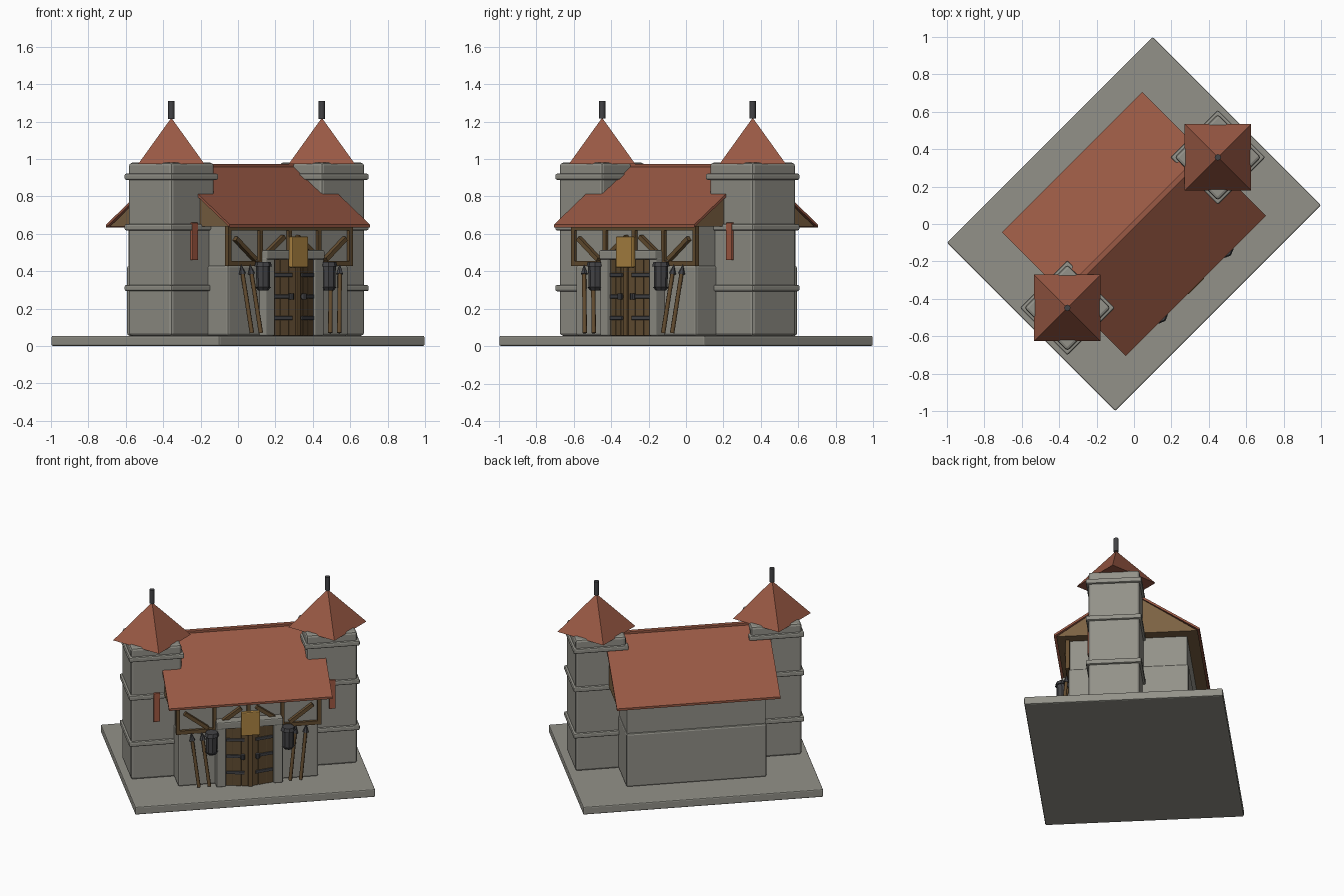
import bpy, bmesh, math
from mathutils import Matrix, Vector

if "Cube" in bpy.data.objects:
    bpy.data.objects.remove(bpy.data.objects["Cube"])

TURN = Matrix.Rotation(math.radians(45), 4, 'Z')   # whole building sits diagonally


def mat(name, r, g, b):
    m = bpy.data.materials.new(name)
    m.diffuse_color = (r, g, b, 1)
    m.use_nodes = True
    m.node_tree.nodes["Principled BSDF"].inputs["Base Color"].default_value = m.diffuse_color
    return m


STONE = mat("stone", .29, .285, .25)
ROOF = mat("roof_red", .32, .10, .058)
GABLE = mat("gable_wood", .20, .12, .055)
TIMBER = mat("timber", .13, .075, .03)
DOOR = mat("door_wood", .115, .07, .03)
GOLD = mat("sign_gold", .42, .235, .055)
IRON = mat("iron", .055, .055, .06)
BANNER = mat("banner_red", .36, .10, .055)


def finish(name, bm, material, bevel=0, smooth=False):
    bmesh.ops.recalc_face_normals(bm, faces=bm.faces)
    bm.transform(TURN)
    me = bpy.data.meshes.new(name)
    bm.to_mesh(me)
    bm.free()
    me.materials.append(material)
    ob = bpy.data.objects.new(name, me)
    bpy.context.collection.objects.link(ob)
    if smooth:
        for p in me.polygons:
            p.use_smooth = len(p.vertices) == 4
    if bevel:
        mod = ob.modifiers.new("bevel", 'BEVEL')
        mod.width = bevel
        mod.segments = 2
    return ob


def box(name, material, c, s, bevel=0, rot=None):
    """Box with centre c and full size s."""
    bm = bmesh.new()
    m = Matrix.Translation(c) @ (rot or Matrix()) @ Matrix.Diagonal((*s, 1))
    bmesh.ops.create_cube(bm, size=1, matrix=m)
    return finish(name, bm, material, bevel)


def rod(name, material, a, b, r1, r2, n=8, smooth=False):
    """Tapered cylinder from point a to point b."""
    a, b = Vector(a), Vector(b)
    d = b - a
    q = Matrix() if d.normalized().z > .9999 else d.to_track_quat('Z', 'Y').to_matrix().to_4x4()
    bm = bmesh.new()
    bmesh.ops.create_cone(bm, cap_ends=True, segments=n, radius1=r1, radius2=r2,
                          depth=d.length, matrix=Matrix.Translation((a + b) / 2) @ q)
    return finish(name, bm, material, 0, smooth)


def prism(name, material, pts, half):
    """Depth/height profile extruded along the length."""
    bm = bmesh.new()
    f = bm.faces.new([bm.verts.new((-half, y, z)) for y, z in pts])
    g = bmesh.ops.extrude_face_region(bm, geom=[f])
    bmesh.ops.translate(bm, vec=(2 * half, 0, 0),
                        verts=[v for v in g["geom"] if isinstance(v, bmesh.types.BMVert)])
    return finish(name, bm, material)


def beam(name, x0, z0, x1, z1, w=.022, y=-.385):
    """Timber beam lying on the front wall."""
    dx, dz = x1 - x0, z1 - z0
    rot = Matrix.Rotation(-math.atan2(dz, dx), 4, 'Y')
    box(name, TIMBER, ((x0 + x1) / 2, y, (z0 + z1) / 2), (math.hypot(dx, dz), .026, w), 0, rot)


# ground slab and hall walls
box("base_slab", STONE, (0, 0, .0275), (1.556, 1.272, .055), .008)
box("lower_hall", STONE, (0, .005, .243), (.91, .77, .376), .012)
box("upper_hall", STONE, (0, 0, .535), (.90, .76, .215), .004)

# roof
prism("gable_block", GABLE, [(-.452, .638), (0, .952), (.452, .638)], .518)
prism("hall_roof", ROOF, [(-.467, .635), (-.467, .65), (0, .968), (.467, .65),
                          (.467, .635), (0, .95)], .53)
box("roof_ridge", ROOF, (0, 0, .963), (1.05, .03, .02), .003)

# timber frame on the upper front wall
beam("sill_beam", -.47, .442, .47, .442, .026)
beam("eave_beam", -.47, .63, .47, .63, .026)
for i, x in enumerate((-.458, -.22, 0, .22, .458)):
    beam("post_%d" % i, x, .43, x, .64, .024)
for s in (-1, 1):
    beam("outer_brace", s * .415, .575, s * .265, .462, .024, -.395)
    beam("inner_brace", s * .17, .50, s * .05, .585, .024, -.395)

# corner towers
for s in (-1, 1):
    cx, cy = s * .569, -.065
    box("tower", STONE, (cx, cy, .5175), (.328, .328, .925), .016)
    for z in (.31, .635, .905):
        box("tower_band", STONE, (cx, cy, z), (.358, .358, .034), .009)
    rod("tower_roof", ROOF, (cx, cy, .972), (cx, cy, 1.22), .252, 0, 4)
    rod("finial", IRON, (cx, cy, 1.215), (cx, cy, 1.31), .017, .017, 8, True)
    box("banner", BANNER, (cx, -.238, .56), (.042, .018, .20), .003)

# gateway: pillars, lintel and two leaves meeting at a proud centre
box("lintel", STONE, (0, -.405, .488), (.43, .075, .05), .008)
for s in (-1, 1):
    box("door_pillar", STONE, (s * .185, -.40, .265), (.062, .07, .42), .008)
    rot = Matrix.Rotation(s * math.atan2(.035, .155), 4, 'Z')

    def leaf(u, d):
        """Point on the leaf: u from outer edge (-) to centre (+), d outward."""
        return Vector((s * .077, -.418, 0)) + rot @ Vector((-s * u, -d, 0))

    for k in range(3):
        p = leaf(-.052 + k * .052, 0)
        box("door_plank", DOOR, (p.x, p.y, .262), (.05, .03, .414), .003, rot)
    p = leaf(0, -.003)
    box("door_backing", DOOR, (p.x, p.y, .262), (.156, .026, .41), 0, rot)
    for z in (.15, .265, .38):
        p = leaf(-.012, .018)
        box("door_strap", IRON, (p.x, p.y, z), (.118, .012, .02), .003, rot)
    p = leaf(.035, .026)
    rod("door_knob", IRON, (p.x, p.y, .25), (p.x, p.y, .28), .014, .014, 8)
box("door_batten", TIMBER, (0, -.447, .25), (.026, .026, .39), .003)

# hanging sign
box("sign_board", GOLD, (0, -.458, .503), (.122, .028, .165), .006)

# lanterns and leaning spears either side of the gate
for s in (-1, 1):
    x, y = s * .248, -.438
    rod("lantern_body", IRON, (x, y, .31), (x, y, .43), .036, .038, 8)
    rod("lantern_cap", IRON, (x, y, .425), (x, y, .45), .047, .040, 8)
    rod("lantern_foot", IRON, (x, y, .298), (x, y, .315), .028, .042, 8)
    box("lantern_bracket", IRON, (x, -.405, .44), (.016, .06, .016))
    for u in (.262, .33):
        a = Vector((s * u, -.435, .07))
        b = Vector((s * (u + .038), -.402, .39))
        d = (b - a).normalized()
        rod("spear_shaft", TIMBER, a, b, .012, .011, 8, True)
        rod("spear_tip", IRON, b - d * .005, b + d * .05, .02, 0, 6)
